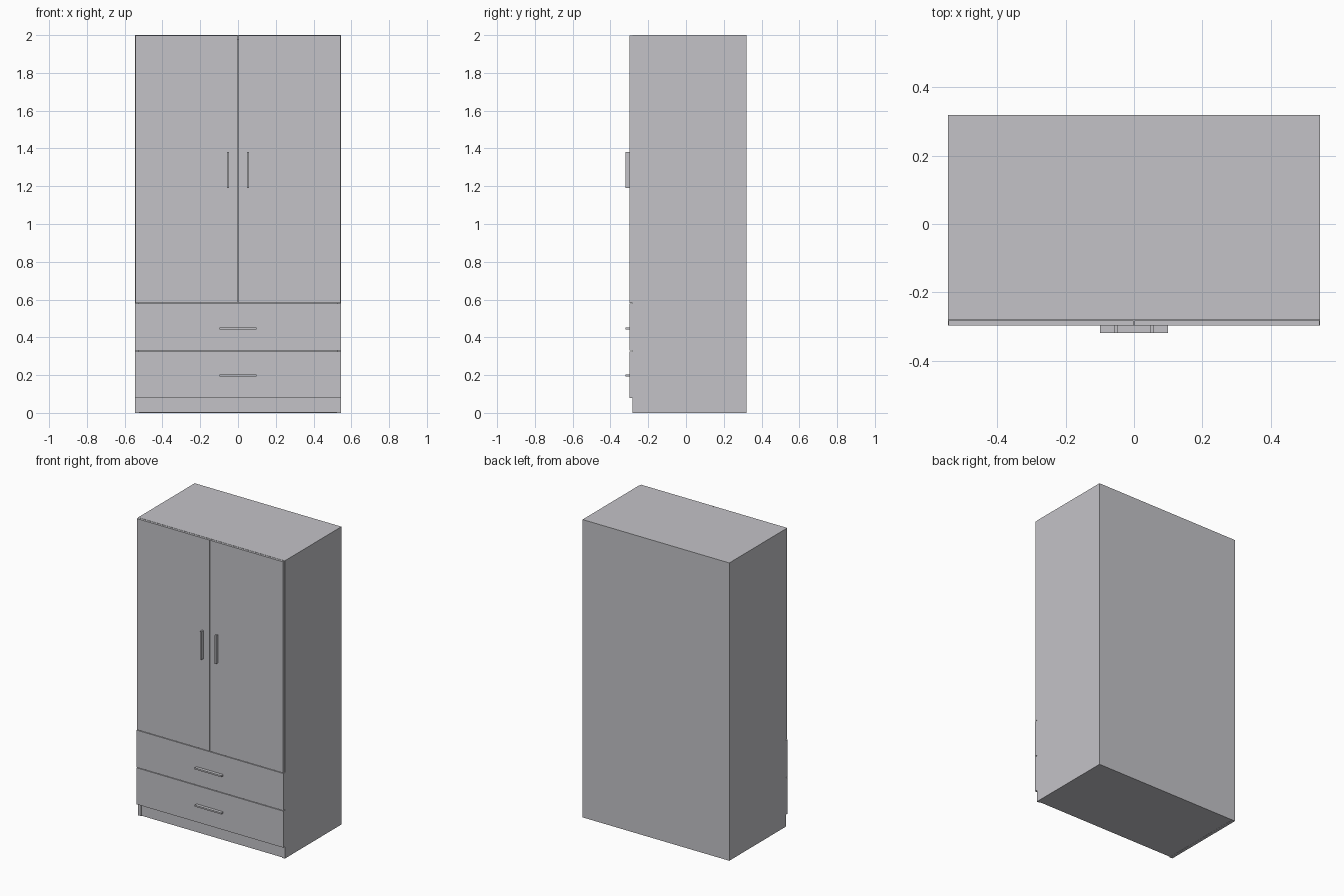
import bpy

if "Cube" in bpy.data.objects:
    bpy.data.objects.remove(bpy.data.objects["Cube"])

grey = bpy.data.materials.new("light_grey")
grey.diffuse_color = (0.55, 0.545, 0.575, 1)
grey.use_nodes = True
grey.node_tree.nodes["Principled BSDF"].inputs["Base Color"].default_value = grey.diffuse_color


def box(name, x, y, z):
    """Box from (min, max) ranges along each axis."""
    v = [(a, b, c) for a in x for b in y for c in z]
    f = [(0, 1, 3, 2), (4, 6, 7, 5), (0, 4, 5, 1),
         (2, 3, 7, 6), (0, 2, 6, 4), (1, 5, 7, 3)]
    me = bpy.data.meshes.new(name)
    me.from_pydata(v, [], f)
    me.materials.append(grey)
    ob = bpy.data.objects.new(name, me)
    bpy.context.collection.objects.link(ob)
    return ob


W, INNER = 0.545, 0.524            # half width outside / inside the sides
FRONT, BACK = -0.282, 0.319        # carcass depth
FACE, GRIP = -0.298, -0.319        # door face, handle face
PANEL = BACK - 0.003               # inside of the back panel

# Carcass
box("back_panel", (-W, W), (PANEL, BACK), (0, 2))
box("top_panel", (-INNER, INNER), (FRONT, PANEL), (1.978, 2))
box("plinth_base", (-INNER, INNER), (FRONT + 0.005, PANEL), (0.001, 0.08))

# Side panels, doors and door handles, mirrored about the centre
for side, s in (("left", -1), ("right", 1)):
    def span(a, b):
        return tuple(sorted((s * a, s * b)))
    box(side + "_side_panel", span(INNER, W), (FRONT, PANEL), (0, 2))
    box(side + "_door", span(0.0015, 0.543), (FACE, FRONT - 0.001), (0.582, 1.999))
    box(side + "_door_handle", span(0.048, 0.059), (GRIP, FACE), (1.19, 1.38))

# Drawers with horizontal handles
for name, z0, z1, hz in (("lower", 0.08, 0.325, 0.197), ("upper", 0.329, 0.578, 0.447)):
    box(name + "_drawer_front", (-W, W), (FACE, FRONT), (z0, z1))
    box(name + "_drawer_handle", (-0.099, 0.099), (GRIP, FACE), (hz - 0.005, hz + 0.005))
